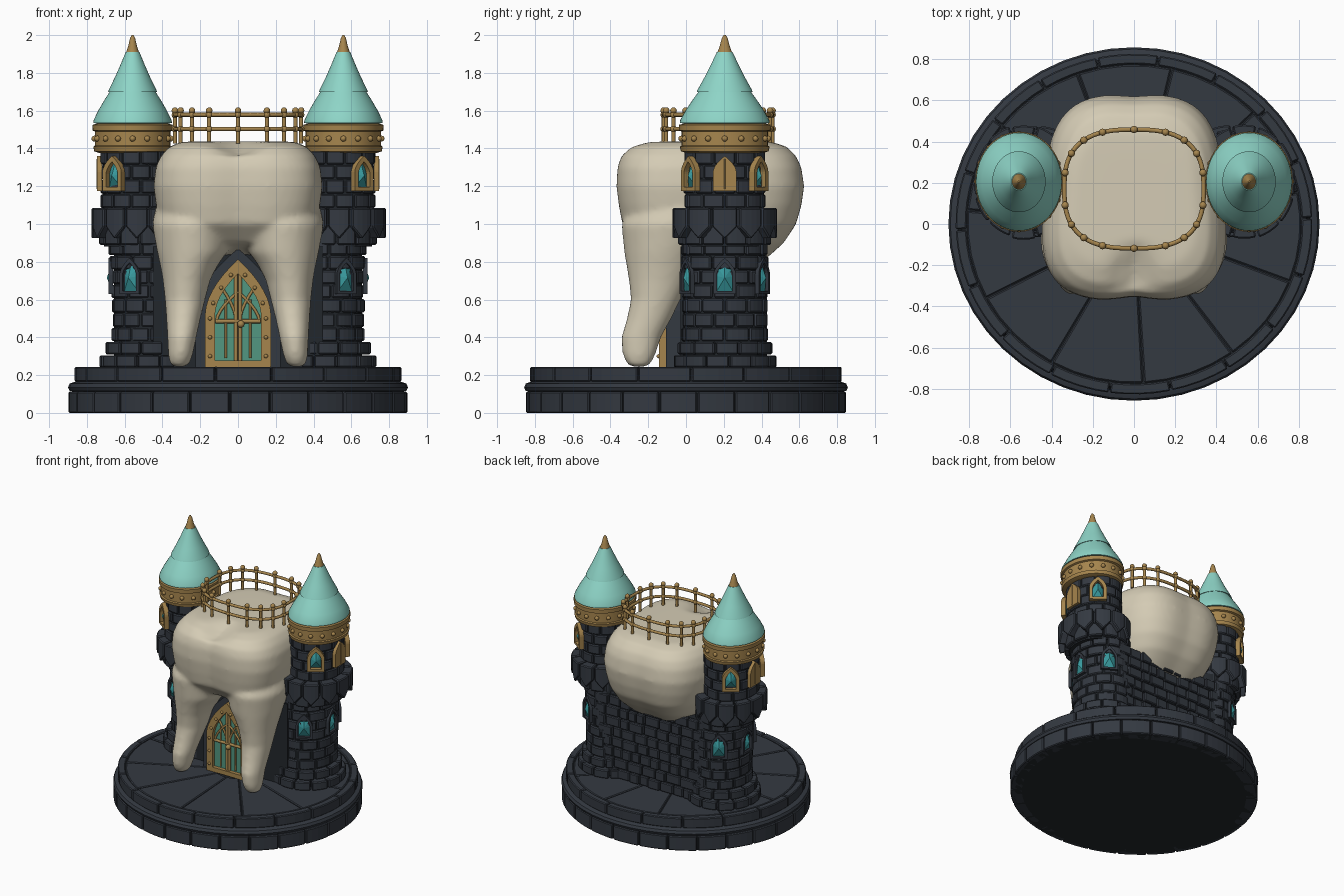
import bpy, bmesh, math, random
from mathutils import Matrix, Vector

if "Cube" in bpy.data.objects:
    bpy.data.objects.remove(bpy.data.objects["Cube"])
random.seed(4)
TAU = 2 * math.pi

def material(name, r, g, b):
    m = bpy.data.materials.new(name)
    m.diffuse_color = (r, g, b, 1)
    m.use_nodes = True
    m.node_tree.nodes["Principled BSDF"].inputs["Base Color"].default_value = m.diffuse_color
    return m

STONE = material("dark stone", .034, .041, .053)
MORTAR = material("mortar", .016, .02, .025)
IVORY = material("ivory", .66, .60, .46)
ROOF = material("mint roof", .27, .66, .57)
GOLD = material("old gold", .38, .235, .075)
GLASS = material("teal glass", .04, .32, .34)
DOOR = material("green door", .085, .31, .22)

def finish(name, bm, mat, smooth=None, bevel=0):
    bmesh.ops.recalc_face_normals(bm, faces=bm.faces)
    me = bpy.data.meshes.new(name)
    bm.to_mesh(me)
    bm.free()
    ob = bpy.data.objects.new(name, me)
    bpy.context.collection.objects.link(ob)
    me.materials.append(mat)
    if bevel:
        b = ob.modifiers.new("bevel", 'BEVEL')
        b.width, b.segments, b.limit_method = bevel, 1, 'ANGLE'
    if smooth:
        bpy.ops.object.select_all(action='DESELECT')
        ob.select_set(True)
        bpy.context.view_layer.objects.active = ob
        bpy.ops.object.shade_smooth_by_angle(angle=math.radians(smooth))
    return ob

def loft(bm, loops):
    # skin a stack of closed loops and cap both ends
    rows = [[bm.verts.new(p) for p in lp] for lp in loops]
    n = len(rows[0])
    for a, b in zip(rows, rows[1:]):
        for i in range(n):
            bm.faces.new((a[i], a[(i + 1) % n], b[(i + 1) % n], b[i]))
    bm.faces.new(rows[0])
    bm.faces.new(rows[-1])

def ellipse(cx, cy, rx, ry, z, n=48):
    return [(cx + rx * math.cos(TAU * i / n), cy + ry * math.sin(TAU * i / n), z) for i in range(n)]

def lathe(name, cx, cy, kx, ky, prof, mat, smooth=35):
    bm = bmesh.new()
    loft(bm, [ellipse(cx, cy, r * kx, r * ky, z) for r, z in prof])
    return finish(name, bm, mat, smooth)

def ring(bm, cx, cy, rx, ry, z0, z1, n, off=0., rin=.8, gap=.01, jit=.012, tip=0.):
    # a course of curved blocks; tip makes the bottoms hang down in points
    k = 4
    for i in range(n):
        g = gap / rx / 2
        a0, a1 = TAU * (i + off) / n + g, TAU * (i + 1 + off) / n - g
        f = 1 + random.uniform(-jit, jit)
        loops = []
        for j in range(k + 1):
            a = a0 + (a1 - a0) * j / k
            zb = z0 - tip * (1 - abs(2 * j / k - 1))
            c, s = math.cos(a), math.sin(a)
            loops.append([(cx + rx * q * c, cy + ry * q * s, z)
                          for q, z in ((f, zb), (f, z1), (rin, z1), (rin, zb))])
        loft(bm, loops)

def arch(w, h, hs, n=7):
    right = [(w * (1 - (i / n) ** 1.8), hs + (h - hs) * i / n) for i in range(n)]
    right = [(w, 0)] + right
    return right + [(0, h)] + [(-x, z) for x, z in reversed(right)]

def plate(name, pts, d, M, mat, d0=0.):
    bm = bmesh.new()
    loft(bm, [[M @ Vector((x, -q, z)) for x, z in pts] for q in (d0, d)])
    return finish(name, bm, mat)

def frame(name, outer, inner, d, M, mat):
    bm = bmesh.new()
    rows = [[bm.verts.new(M @ Vector((x, -q, z))) for x, z in pts]
            for pts, q in ((outer, 0), (outer, d), (inner, d), (inner, 0))]
    n = len(outer)
    for k in range(4):
        a, b = rows[k], rows[(k + 1) % 4]
        for i in range(n):
            bm.faces.new((a[i], a[(i + 1) % n], b[(i + 1) % n], b[i]))
    return finish(name, bm, mat)

def gem(name, pts, d, M, mat):
    bm = bmesh.new()
    vs = [bm.verts.new(M @ Vector((x, 0, z))) for x, z in pts]
    top = bm.verts.new(M @ Vector((0, -d, max(z for _, z in pts) * .5)))
    for i in range(len(vs)):
        bm.faces.new((vs[i], vs[(i + 1) % len(vs)], top))
    bm.faces.new(vs)
    return finish(name, bm, mat)

def tube(name, pts, r, mat, cyclic=False):
    cu = bpy.data.curves.new(name, 'CURVE')
    cu.dimensions, cu.bevel_depth, cu.bevel_resolution = '3D', r, 2
    cu.use_fill_caps = True
    sp = cu.splines.new('POLY')
    sp.points.add(len(pts) - 1)
    for p, q in zip(sp.points, pts):
        p.co = (*q, 1)
    sp.use_cyclic_u = cyclic
    cu.materials.append(mat)
    bpy.context.collection.objects.link(bpy.data.objects.new(name, cu))

def balls(name, pts, r, mat):
    bm = bmesh.new()
    for p in pts:
        bmesh.ops.create_icosphere(bm, subdivisions=2, radius=r, matrix=Matrix.Translation(p))
    finish(name, bm, mat, 60)

# round two-tier base with paving
lathe("base_core", 0, 0, .9, .855, [(.97, .0), (.97, .115), (.95, .17), (.93, .232)], MORTAR)
bm = bmesh.new()
ring(bm, 0, 0, .898, .847, 0, .112, 26, .3, .9, .008, .002)
ring(bm, 0, 0, .865, .825, .165, .243, 18, .1, .94, .008, .002)
ring(bm, 0, 0, .81, .772, .2, .24, 11, .35, .2, .008, .0)
finish("base_stones", bm, STONE, bevel=.006)
lathe("base_moulding", 0, 0, .9, .857, [(.95, .112), (.99, .116), (1, .135), (.99, .155), (.95, .168)], STONE)

# tooth: crown and two front roots fused together
bm = bmesh.new()
crown = [(.79, .26, .10, .40), (.85, .34, -.08, .47), (.90, .40, -.25, .525), (1.0, .452, -.345, .59),
         (1.1, .478, -.363, .618), (1.2, .492, -.375, .632), (1.3, .48, -.37, .617), (1.36, .45, -.35, .59),
         (1.41, .40, -.30, .54), (1.435, .33, -.22, .46), (1.437, .2, -.1, .35)]
loops = []
for z, hx, y0, y1 in crown:
    lp = []
    for i in range(72):
        c, s = math.cos(TAU * i / 72), math.sin(TAU * i / 72)
        px, py = (math.copysign(abs(v) ** (2 / 3.1), v) for v in (c, s))
        x = hx * px * (1 - .07 * (py + 1)) * (1 - .04 * (1 - py * py))
        y = (y0 + y1) / 2 + (y1 - y0) / 2 * py
        dent = math.exp(-(x / .1) ** 2)
        if py < 0:
            y += .022 * dent
        dz = .05 * dent if z > 1.38 and y < -.14 else 0
        lp.append((x, y + (-.012 * dent if py > .5 else 0), z - dz))
    loops.append(lp)
loft(bm, loops)
root = [(.243, .31, -.25, .03, .035), (.26, .309, -.25, .053, .065), (.31, .304, -.249, .066, .088),
        (.4, .297, -.237, .077, .106), (.5, .289, -.195, .091, .118), (.6, .28, -.16, .107, .132),
        (.7, .273, -.14, .125, .162), (.78, .26, -.125, .152, .19), (.85, .243, -.112, .185, .215),
        (1.0, .24, -.07, .215, .272), (1.15, .22, 0, .2, .25)]
for sx in (1, -1):
    loft(bm, [ellipse(sx * x, y, rx, ry, z, 32) for z, x, y, rx, ry in root])
tooth = finish("tooth", bm, IVORY)
m = tooth.modifiers.new("fuse", 'REMESH')
m.mode, m.voxel_size, m.use_smooth_shade = 'VOXEL', .016, True
m = tooth.modifiers.new("soften", 'SMOOTH')
m.factor, m.iterations = .5, 8

# wall between the towers, brick rear face, gatehouse front
bm = bmesh.new()
bmesh.ops.create_cube(bm, size=1, matrix=Matrix.Translation((0, .185, .55)) @ Matrix.Diagonal((.9, .43, .66, 1)))
finish("wall_core", bm, MORTAR)
bm = bmesh.new()
for r in range(8):
    x = -.43 - .05 * (r % 2)
    while x < .43:
        w = random.uniform(.07, .13)
        d = random.uniform(.02, .034)
        bmesh.ops.create_cube(bm, size=1, matrix=Matrix.Translation((x + w / 2, .395 + d / 2, .282 + r * .08))
                              @ Matrix.Diagonal((w - .008, d, .072, 1)))
        x += w
finish("wall_bricks", bm, STONE, bevel=.006)
G = Matrix.Translation((0, 0, .24))
plate("gatehouse", arch(.225, .63, .3), .105, G, STONE, -.02)

# double door with tracery
D = Matrix.Translation((0, -.104, .243))
plate("door_panels", arch(.14, .53, .26), .012, D, DOOR)
outer, inner = arch(.174, .57, .28), [(x, z + .035) for x, z in arch(.122, .46, .24)]
frame("door_frame", outer, inner, .04, D, GOLD)
balls("door_rivets", [(sx * (.148 * (1 - t ** 1.8)), -.145, .5 + .27 * t) for t in (0, .3, .6, .85) for sx in (1, -1)]
      + [(sx * .148, -.145, z) for z in (.3, .4) for sx in (1, -1)], .011, GOLD)
yd = -.122
for sx in (1, -1):
    tube("door_leaf_edge", [(sx * .011, yd, .27), (sx * .011, yd, .74)], .01, GOLD)
    tube("door_mullion", [(sx * .064, yd, .29), (sx * .064, yd, .6)], .007, GOLD)
    tube("door_tracery", [(sx * (.115 - .115 * t ** 1.7), yd, .48 + .16 * t) for t in (0, .2, .4, .6, .8, 1)], .008, GOLD)
    tube("door_tracery_upper", [(sx * (.01 + .075 * t ** 1.5), yd, .5 + .16 * t) for t in (0, .25, .5, .75, 1)], .008, GOLD)
tube("door_crossbar", [(-.12, yd, .485), (.12, yd, .485)], .011, GOLD)
balls("door_knob", [(.015, -.142, .47)], .02, GOLD)

# two towers
CY = .205
for sx, side in ((1, "right"), (-1, "left")):
    lo, up, top = sx * .467, sx * .54, sx * .558
    lathe(side + "_tower_core", lo, CY, .19, .217, [(1, .24), (1, .95)], MORTAR)
    lathe(side + "_tower_upper_core", up, CY, .178, .207, [(.95, .88), (1, 1.05), (1, 1.4)], MORTAR)
    bm = bmesh.new()
    ring(bm, lo, CY, .265, .272, .24, .305, 13, .2, .6)
    ring(bm, lo, CY, .235, .25, .31, .375, 12, .6, .6)
    for r in range(7):
        ring(bm, lo + sx * .005 * max(0, r - 3), CY, .2, .226, .38 + r * .076, .45 + r * .076, random.choice((10, 11, 12)), r * .5, .8, .009, .025)
    ring(bm, sx * .52, CY, .215, .245, .89, .99, 12, .0, .7)
    ring(bm, sx * .535, CY, .245, .278, .985, 1.085, 12, .5, .6, .012, .02, .065)
    for r in range(4):
        ring(bm, up, CY, .187, .215, 1.085 + r * .077, 1.157 + r * .077, 11, r * .5, .8, .008, .015)
    finish(side + "_tower_bricks", bm, STONE, bevel=.007)

    # windows: three above with gold, three below
    for k, a in enumerate((0, .93, -.93)):
        ang = a if sx > 0 else math.pi - a
        R = Matrix.Rotation(ang + math.pi / 2, 4, 'Z')
        W = Matrix.Translation((up + .18 * math.cos(ang), CY + .208 * math.sin(ang), 1.175)) @ R
        if k == 0:
            plate("upper_shutter", arch(.062, .185, .1), .026, W, GOLD)
            tube("shutter_split", [W @ Vector((0, -.026, .01)), W @ Vector((0, -.026, .17))], .004, GOLD)
        else:
            frame("upper_window_frame", arch(.062, .185, .1), [(x, z + .02) for x, z in arch(.038, .135, .07)], .034, W, GOLD)
            gem("upper_window_glass", [(x, z + .015) for x, z in arch(.042, .145, .075, 2)], .035, W, GLASS)
        ang = a * 1.13 if sx > 0 else math.pi - a * 1.13
        R = Matrix.Rotation(ang + math.pi / 2, 4, 'Z')
        W = Matrix.Translation((lo + .196 * math.cos(ang), CY + .22 * math.sin(ang), .63)) @ R
        frame("lower_window_frame", arch(.06, .19, .1), [(x, z + .015) for x, z in arch(.042, .15, .085)], .022, W, STONE)
        gem("lower_window_glass", [(x, z + .01) for x, z in arch(.045, .16, .085, 2)], .032, W, GLASS)

    # gold band, rivets, two-layer roof and finial
    kx, ky = .875, 1
    lathe(side + "_gold_band", top, CY, kx, ky, [(.2, 1.375), (.232, 1.385), (.238, 1.41), (.228, 1.415), (.228, 1.49),
          (.242, 1.495), (.243, 1.525), (.2, 1.535)], GOLD)
    balls(side + "_band_rivets", [(top + .202 * math.cos(TAU * i / 16), CY + .23 * math.sin(TAU * i / 16), 1.452)
          for i in range(16)], .016, GOLD)
    lathe(side + "_roof", top, CY, kx, ky, [(.2, 1.53), (.238, 1.535), (.236, 1.55), (.205, 1.605), (.168, 1.66), (.135, 1.705),
          (.148, 1.70), (.143, 1.712), (.105, 1.78), (.07, 1.85), (.042, 1.91)], ROOF)
    lathe(side + "_finial", top, CY, kx, ky, [(.036, 1.892), (.042, 1.9), (.027, 1.94), (.015, 1.985), (.005, 2.0)], GOLD)

# railing on top of the crown
def rail(t, z):
    c, s = math.cos(t), math.sin(t)
    px, py = (math.copysign(abs(v) ** (2 / 2.7), v) for v in (c, s))
    return (.338 * px, .17 + .288 * py, z)

for z in (1.503, 1.578):
    tube("railing_bar", [rail(TAU * i / 64, z) for i in range(64)], .011, GOLD, True)
posts = [TAU * (i + .5) / 18 for i in range(18)]
for t in posts:
    tube("railing_post", [rail(t, 1.425), rail(t, 1.6)], .011, GOLD)
balls("railing_knobs", [rail(t, z) for t in posts for z in (1.503, 1.578, 1.6)], .018, GOLD)

# turn curves and modifiers into plain meshes
bpy.ops.object.select_all(action='SELECT')
bpy.context.view_layer.objects.active = tooth
bpy.ops.object.convert(target='MESH')
